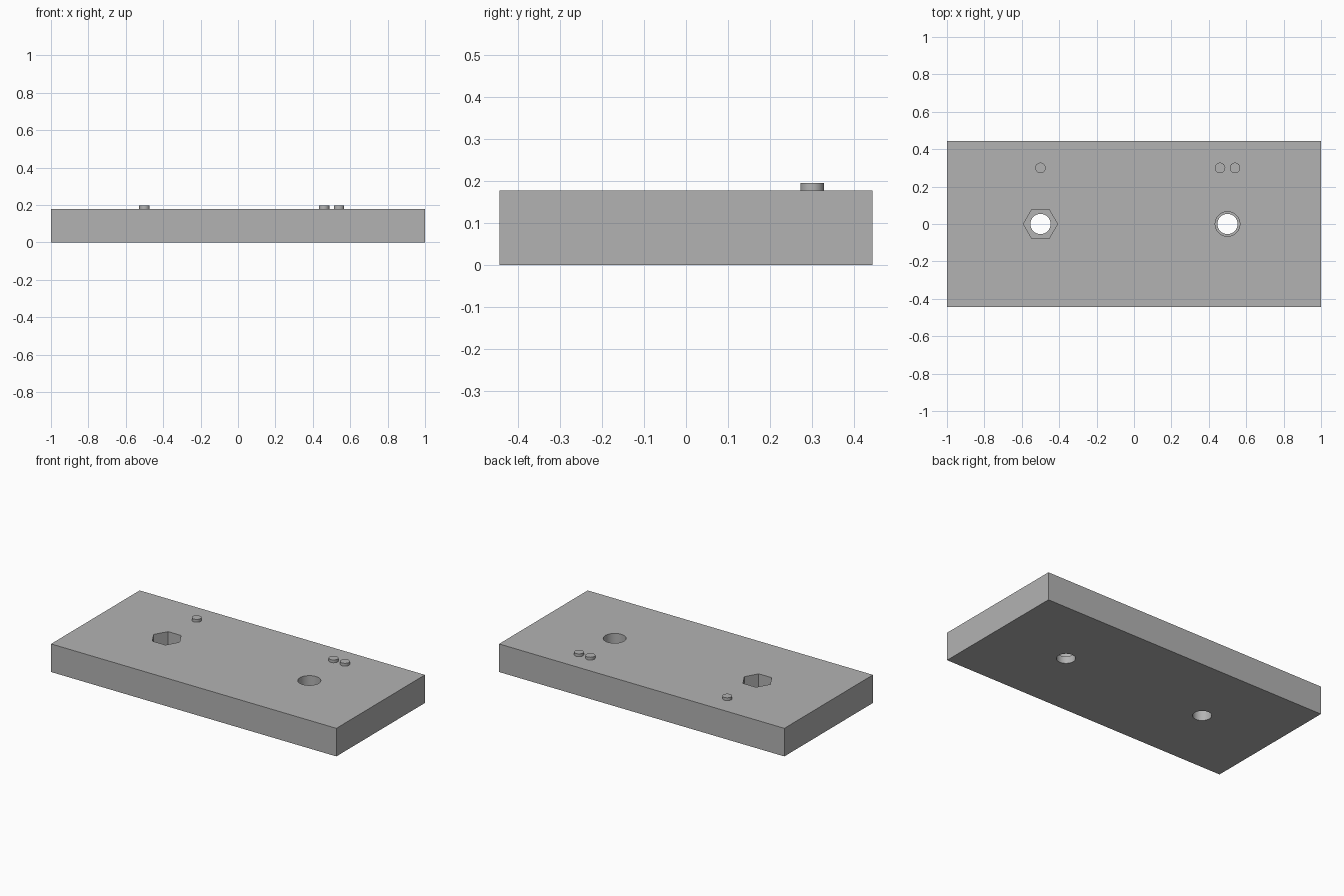
import bpy
import math

cube = bpy.data.objects.get("Cube")
if cube:
    bpy.data.objects.remove(cube, do_unlink=True)

LENGTH, DEPTH, HEIGHT = 2.0, 0.887, 0.178
HOLE_X = 0.5

grey = bpy.data.materials.new("light_grey")
grey.use_nodes = True
colour = (0.45, 0.45, 0.45, 1.0)
grey.diffuse_color = colour
grey.node_tree.nodes["Principled BSDF"].inputs["Base Color"].default_value = colour


def cylinder(name, x, y, radius, bottom, top, sides=48):
    """Upright prism between two heights, with a corner on the x axis."""
    bpy.ops.mesh.primitive_cylinder_add(
        vertices=sides, radius=radius, depth=top - bottom,
        location=(x, y, (bottom + top) / 2), rotation=(0, 0, math.pi / 2))
    obj = bpy.context.object
    obj.name = name
    obj.data.materials.append(grey)
    return obj


def cut(target, cutter):
    """Subtract the cutter from the target, then discard it."""
    cutter.hide_render = True
    mod = target.modifiers.new("cut", 'BOOLEAN')
    mod.operation = 'DIFFERENCE'
    mod.solver = 'EXACT'
    mod.object = cutter
    bpy.context.view_layer.objects.active = target
    bpy.ops.object.modifier_apply(modifier=mod.name)
    bpy.data.objects.remove(cutter, do_unlink=True)


def smooth(obj):
    bpy.ops.object.select_all(action='DESELECT')
    obj.select_set(True)
    bpy.context.view_layer.objects.active = obj
    bpy.ops.object.shade_smooth_by_angle(angle=math.radians(30))


# Base plate
bpy.ops.mesh.primitive_cube_add(size=1, location=(0, 0, HEIGHT / 2))
plate = bpy.context.object
plate.name = "base_plate"
plate.scale = (LENGTH, DEPTH, HEIGHT)
bpy.ops.object.transform_apply(location=True, rotation=False, scale=True)
plate.data.materials.append(grey)

# Through holes, hexagonal nut pocket and round counterbore
for x in (-HOLE_X, HOLE_X):
    cut(plate, cylinder("hole_cutter", x, 0, 0.054, -0.1, HEIGHT + 0.1))
cut(plate, cylinder("nut_pocket_cutter", -HOLE_X, 0, 0.091, 0.068, HEIGHT + 0.1, sides=6))
cut(plate, cylinder("counterbore_cutter", HOLE_X, 0, 0.066, 0.045, HEIGHT + 0.1))
smooth(plate)

# Marker pegs on top: one beside the nut pocket, two beside the counterbore
for name, x in (("right_peg", -0.5), ("left_inner_peg", 0.46), ("left_outer_peg", 0.54)):
    smooth(cylinder(name, x, 0.3, 0.028, HEIGHT - 0.01, 0.196, sides=32))
